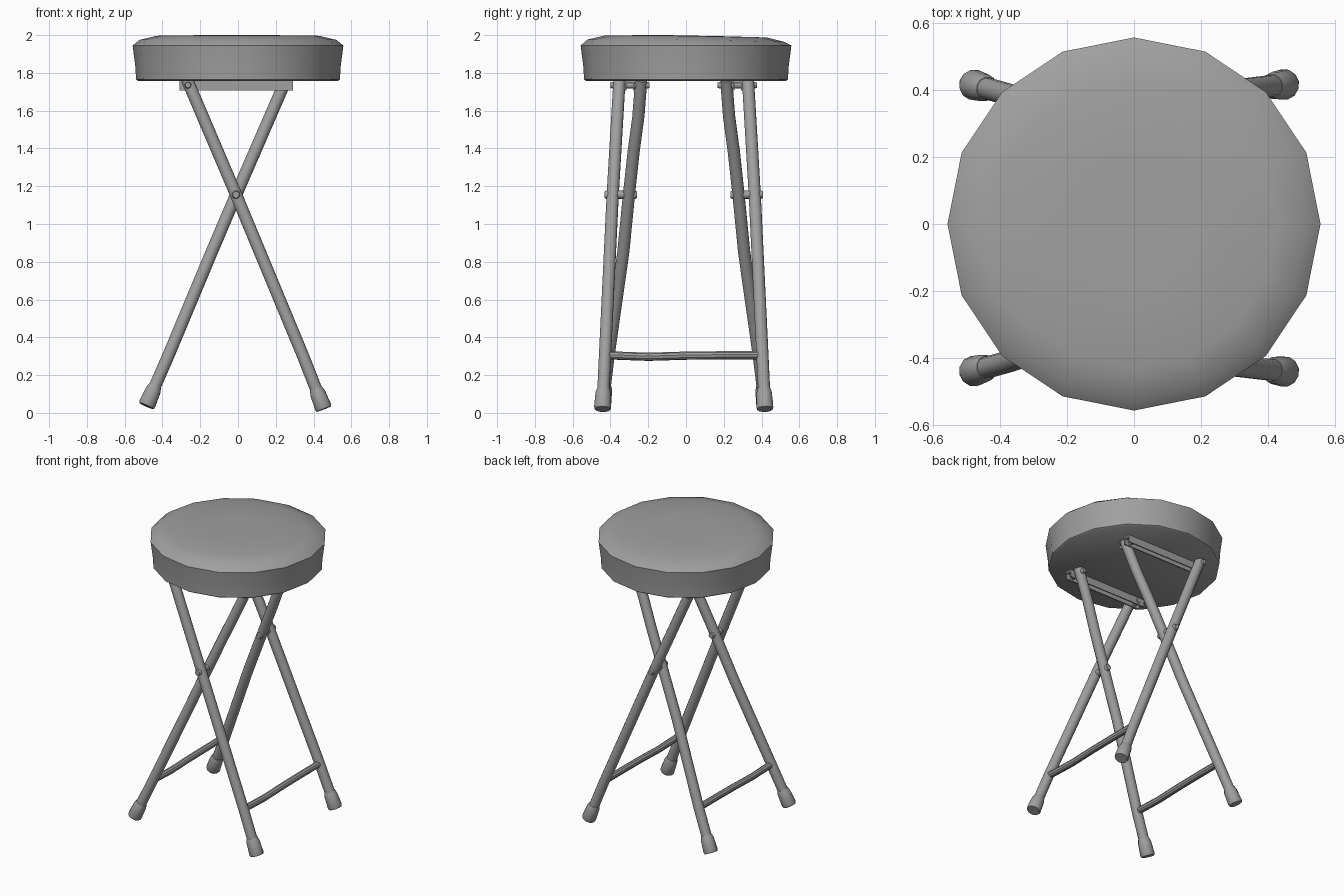
import bpy, bmesh, math
from mathutils import Vector

cube = bpy.data.objects.get("Cube")
if cube:
    bpy.data.objects.remove(cube)

GREY = (0.35, 0.35, 0.35, 1)
grey = bpy.data.materials.new("grey")
grey.use_nodes = True
grey.diffuse_color = GREY
grey.node_tree.nodes["Principled BSDF"].inputs["Base Color"].default_value = GREY


def finish(name, bm, angle=35):
    bmesh.ops.recalc_face_normals(bm, faces=bm.faces)
    mesh = bpy.data.meshes.new(name)
    bm.to_mesh(mesh)
    bm.free()
    mesh.materials.append(grey)
    obj = bpy.data.objects.new(name, mesh)
    bpy.context.collection.objects.link(obj)
    bpy.ops.object.select_all(action="DESELECT")
    obj.select_set(True)
    bpy.context.view_layer.objects.active = obj
    bpy.ops.object.shade_smooth_by_angle(angle=math.radians(angle))
    return obj


def skin(bm, rings):
    """Bridge equal rings of vertices and cap both ends."""
    for a, b in zip(rings, rings[1:]):
        for i in range(len(a)):
            j = (i + 1) % len(a)
            bm.faces.new((a[i], a[j], b[j], b[i]))
    bm.faces.new(rings[0])
    bm.faces.new(rings[-1])


def tube(name, points, radii, sides=12):
    """Round tube through points, with one radius per point."""
    pts = [Vector(p) for p in points]
    bm = bmesh.new()
    axis = (pts[-1] - pts[0]).normalized()
    u = axis.orthogonal().normalized()
    v = axis.cross(u)
    rings = []
    for p, r in zip(pts, radii):
        ring = []
        for i in range(sides):
            a = math.tau * i / sides
            ring.append(bm.verts.new(p + r * (math.cos(a) * u + math.sin(a) * v)))
        rings.append(ring)
    skin(bm, rings)
    return finish(name, bm)


def box(name, center, size):
    bm = bmesh.new()
    bmesh.ops.create_cube(bm, size=1)
    for vert in bm.verts:
        vert.co = Vector(center) + vert.co * Vector(size)
    return finish(name, bm)


# Padded round seat, with a slightly sagging back edge
profile = [(0.53, 1.758), (0.54, 1.765), (0.543, 1.83), (0.558, 1.945),
           (0.52, 1.977), (0.43, 1.998), (0.2, 2.0)]
bm = bmesh.new()
rings = []
for r, z in profile:
    ring = []
    for i in range(16):
        a = math.tau * i / 16
        x, y = r * math.cos(a), r * math.sin(a)
        sag = 0.02 * max(0, y + 0.1) if z > 1.96 else 0
        ring.append(bm.verts.new((x, y, z - sag)))
    rings.append(ring)
skin(bm, rings)
finish("seat", bm, 40)


def leg(name, points):
    """Tubular leg with a rubber foot sleeve over its lower end."""
    tube(name, points, [0.033] * len(points))
    end = Vector(points[-1])
    up = (Vector(points[-2]) - end).normalized()
    tube(name + "_foot", [end, end + up * 0.012, end + up * 0.09, end + up * 0.115],
         [0.042, 0.046, 0.042, 0.035])


# Two crossing legs, a hinge bracket and bolts at the front and back
for side, s, shift in (("front", -1, -0.012), ("back", 1, -0.012)):
    def at(x, y, z):
        return (x, s * y + shift, z)

    leg(side + "_outer_leg", [at(-0.27, 0.34, 1.765), at(-0.01, 0.376, 1.155),
                              at(0.345, 0.417, 0.3), at(0.455, 0.43, 0.02)])
    leg(side + "_inner_leg", [at(0.255, 0.225, 1.765), at(0.17, 0.24, 1.57),
                              at(0.09, 0.265, 1.385), at(-0.01, 0.29, 1.155),
                              at(-0.14, 0.32, 0.85), at(-0.37, 0.398, 0.3),
                              at(-0.485, 0.43, 0.037)])

    # U-shaped hinge bracket under the seat
    box(side + "_bracket_web", at(-0.01, 0.285, 1.752), (0.6, 0.05, 0.012))
    for label, y in (("outer", 0.306), ("inner", 0.264)):
        box(side + "_bracket_" + label + "_flange", at(-0.01, y, 1.733), (0.6, 0.008, 0.05))

    # Bolts through the bracket and the crossing point
    for label, x, y0, y1, z, r in (("outer", -0.265, 0.255, 0.387, 1.735, 0.018),
                                   ("inner", 0.245, 0.18, 0.31, 1.735, 0.018),
                                   ("pivot", -0.01, 0.247, 0.42, 1.155, 0.022)):
        tube(side + "_" + label + "_bolt",
             [at(x, y0, z), at(x, y0 + 0.01, z), at(x, y1 - 0.01, z), at(x, y1, z)],
             [r * 0.8, r, r, r * 0.8], 10)

# Gently bent crossbars joining the front and back legs
for label, x in (("outer", 0.345), ("inner", -0.37)):
    tube(label + "_crossbar",
         [(x, -0.42, 0.305), (x, -0.2, 0.297), (x, 0, 0.303), (x, 0.2, 0.305), (x, 0.39, 0.305)],
         [0.022] * 5, 10)
